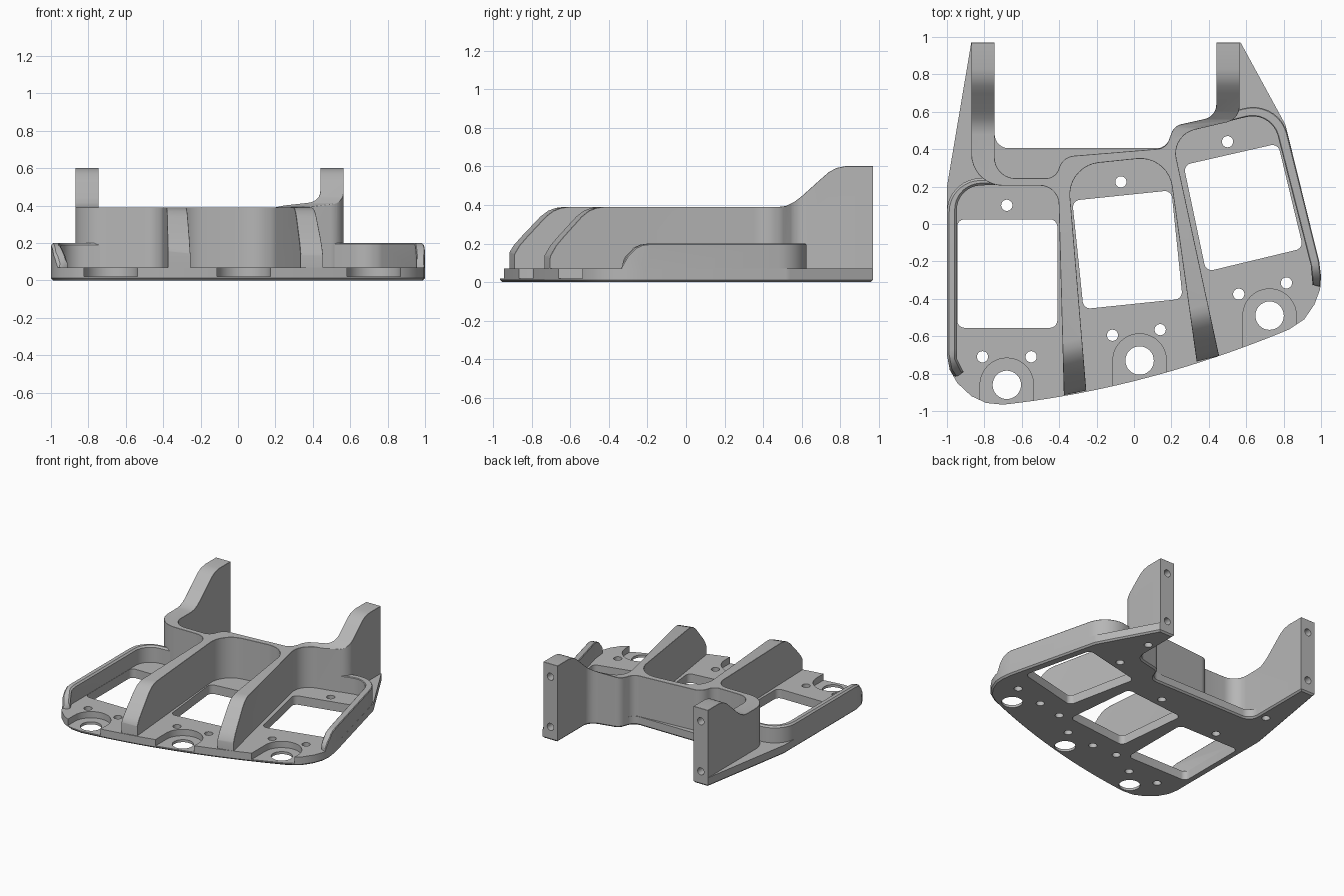
import bpy, bmesh, math
from mathutils import Vector

if "Cube" in bpy.data.objects:
    bpy.data.objects.remove(bpy.data.objects["Cube"])

grey = bpy.data.materials.new("light grey")
grey.diffuse_color = (0.47, 0.47, 0.47, 1)
grey.use_nodes = True
grey.node_tree.nodes["Principled BSDF"].inputs["Base Color"].default_value = grey.diffuse_color


def rounded(points, steps=9):
    """Closed outline from (x, y, corner radius) points."""
    out = []
    n = len(points)
    for i, (x, y, r) in enumerate(points):
        p = Vector((x, y))
        if r == 0:
            out.append(p)
            continue
        a = (Vector(points[i - 1][:2]) - p).normalized()
        b = (Vector(points[(i + 1) % n][:2]) - p).normalized()
        half = a.angle(b) / 2
        centre = p + (a + b).normalized() * (r / math.sin(half))
        s, e = p + a * (r / math.tan(half)) - centre, p + b * (r / math.tan(half)) - centre
        a0 = math.atan2(s.y, s.x)
        turn = (math.atan2(e.y, e.x) - a0 + math.pi) % math.tau - math.pi
        for k in range(steps + 1):
            t = a0 + turn * k / steps
            out.append(centre + Vector((math.cos(t), math.sin(t))) * r)
    return out


def solid(name, ring_a, ring_b):
    """Solid spanned between two matching closed rings."""
    bm = bmesh.new()
    a = [bm.verts.new(v) for v in ring_a]
    b = [bm.verts.new(v) for v in ring_b]
    bm.faces.new(a)
    bm.faces.new(b)
    for i in range(len(a)):
        j = (i + 1) % len(a)
        bm.faces.new((a[i], a[j], b[j], b[i]))
    bmesh.ops.recalc_face_normals(bm, faces=bm.faces)
    me = bpy.data.meshes.new(name)
    bm.to_mesh(me)
    bm.free()
    me.materials.append(grey)
    ob = bpy.data.objects.new(name, me)
    bpy.context.collection.objects.link(ob)
    return ob


def prism(name, outline, z0, z1):
    return solid(name, [(x, y, z0) for x, y in outline], [(x, y, z1) for x, y in outline])


def side_profile(points, x_ref, shear):
    """Side outline swept along x; its front part is skewed with the front edge."""
    def ring(x):
        return [(x, y + (shear * (x - x_ref) if y < 0 else 0), z) for y, z in points]
    return solid("profile_cutter", ring(-1.2), ring(1.2))


def cylinder(x, y, z, r, length, along_y=False):
    c = [(r * math.cos(k * math.tau / 32), r * math.sin(k * math.tau / 32)) for k in range(32)]
    if along_y:
        return solid("hole_cutter", [(x + u, y, z + v) for u, v in c],
                     [(x + u, y + length, z + v) for u, v in c])
    return prism("hole_cutter", [(x + u, y + v) for u, v in c], z, z + length)


def boolean(ob, cutter, operation="DIFFERENCE"):
    cutter.hide_render = True
    m = ob.modifiers.new("cut", "BOOLEAN")
    m.operation, m.object, m.solver = operation, cutter, "EXACT"
    bpy.context.view_layer.objects.active = ob
    bpy.ops.object.modifier_apply(modifier=m.name)
    bpy.data.objects.remove(cutter)


def chamfer(ob, sign, width):
    """Chamfer the rim between upward (sign 1) or downward (-1) faces and the sides."""
    bm = bmesh.new()
    bm.from_mesh(ob.data)
    bmesh.ops.remove_doubles(bm, verts=bm.verts, dist=0.0005)
    bm.normal_update()
    rim = []
    for e in bm.edges:
        if len(e.link_faces) == 2:
            lo, hi = sorted(f.normal.z * sign for f in e.link_faces)
            if abs(lo) < 0.02 and hi > 0.3:
                rim.append(e)
    bmesh.ops.bevel(bm, geom=rim, offset=width, segments=1, affect="EDGES", clamp_overlap=True)
    bm.to_mesh(ob.data)
    bm.free()


def finish(ob):
    bpy.ops.object.select_all(action="DESELECT")
    ob.select_set(True)
    bpy.context.view_layer.objects.active = ob
    bpy.ops.object.shade_smooth_by_angle(angle=math.radians(28))


# Base plate with a bowed front edge
front = [(x, -0.84 + 0.25 * x + 0.1 * x * x, 0) for x in [-0.7 + 1.53 * k / 20 for k in range(21)]]
back_edge = [(0.44, 0.97, 0), (0.44, 0.575, 0.08), (0.215, 0.525, 0.07), (0.17, 0.405, 0.07)]
plate = prism("base_plate", rounded(
    [(-0.87, 0.97, 0), (-1, 0.2, 0.1), (-1, -0.70, 0), (-0.985, -0.78, 0), (-0.945, -0.85, 0),
     (-0.87, -0.92, 0), (-0.79, -0.957, 0)] + front +
    [(0.91, -0.51, 0), (0.965, -0.43, 0), (0.995, -0.35, 0), (1, -0.28, 0), (0.99, -0.2, 0),
     (0.81, 0.53, 0.1), (0.57, 0.97, 0)] + back_edge + [(-0.745, 0.405, 0.075), (-0.745, 0.97, 0)]), 0, 0.07)
chamfer(plate, -1, 0.012)

# Three windows
for corners in ([(-0.945, 0.025), (-0.41, 0.025), (-0.41, -0.555), (-0.945, -0.555)],
                [(-0.33, 0.125), (0.2, 0.18), (0.26, -0.40), (-0.27, -0.455)],
                [(0.265, 0.315), (0.77, 0.43), (0.905, -0.13), (0.385, -0.255)]):
    boolean(plate, prism("window_cutter", rounded([(x, y, 0.04) for x, y in corners]), -0.1, 0.2))

# Front recesses with large holes
for x, y in [(-0.68, -0.86), (0.03, -0.73), (0.725, -0.49)]:
    arc = [(x + 0.143 * math.cos(t), y + 0.143 * math.sin(t))
           for t in [math.pi * k / 24 for k in range(25)]]
    boolean(plate, prism("recess_cutter", arc + [(x - 0.143, y - 0.35), (x + 0.143, y - 0.35)], 0.02, 0.2))
    boolean(plate, cylinder(x, y, -0.1, 0.076, 0.3))

# Small through holes, then screw holes under the walls
for x, y in [(-0.68, 0.1), (-0.07, 0.225), (0.5, 0.44), (-0.81, -0.71), (-0.55, -0.71),
             (-0.115, -0.595), (0.14, -0.565), (0.56, -0.375), (0.815, -0.315),
             (0.345, -0.42), (-0.33, -0.59), (0.505, 0.76), (-0.81, 0.5)]:
    boolean(plate, cylinder(x, y, -0.1, 0.03, 0.3))
finish(plate)

# Tall wall: two rear posts, the back web and two dividers in one outline
wall = prism("tall_wall", rounded(
    [(-0.87, 0.97, 0), (-0.87, 0.205, 0.17), (-0.405, 0.205, 0.1), (-0.375, -0.915, 0),
     (-0.255, -0.89, 0), (-0.355, 0.31, 0.17), (0.18, 0.365, 0.17), (0.335, -0.735, 0),
     (0.455, -0.705, 0), (0.2, 0.475, 0.13), (0.565, 0.56, 0.09), (0.565, 0.97, 0)] + back_edge +
    [(-0.38, 0.36, 0.09), (-0.42, 0.245, 0.07), (-0.745, 0.245, 0.11), (-0.745, 0.97, 0)]), 0.05, 0.7)
boolean(wall, side_profile(
    [(-0.93, 0), (-0.925, 0.08), (-0.91, 0.14), (-0.88, 0.19), (-0.84, 0.235), (-0.74, 0.34),
     (-0.70, 0.37), (-0.66, 0.385), (-0.62, 0.39), (0.48, 0.39), (0.52, 0.395), (0.56, 0.415),
     (0.60, 0.445), (0.70, 0.535), (0.74, 0.57), (0.78, 0.592), (0.83, 0.602), (1.1, 0.602),
     (1.1, 0)], -0.32, 0.27), "INTERSECT")
chamfer(wall, 1, 0.014)
for x in (-0.808, 0.503):
    for z in (0.105, 0.5):
        boolean(wall, cylinder(x, 0.85, z, 0.028, 0.3, along_y=True))
finish(wall)

# Low outer walls
low_outlines = {
    "left_low_wall": [(-1, -0.70, 0), (-1, 0.245, 0.18), (-0.70, 0.245, 0), (-0.70, 0.212, 0),
                      (-0.947, 0.2, 0.13), (-0.947, -0.72, 0), (-0.912, -0.79, 0),
                      (-0.955, -0.825, 0), (-0.985, -0.78, 0)],
    "right_low_wall": [(0.995, -0.335, 0), (1, -0.28, 0), (0.99, -0.2, 0), (0.775, 0.665, 0.19),
                       (0.49, 0.595, 0), (0.49, 0.545, 0), (0.735, 0.605, 0.14),
                       (0.945, -0.22, 0), (0.955, -0.325, 0)]}
for name, outline in low_outlines.items():
    low = prism(name, rounded(outline), 0.05, 0.4)
    boolean(low, side_profile([(-0.83, 0), (-0.815, 0.09), (-0.79, 0.135), (-0.745, 0.18),
                               (-0.71, 0.195), (-0.67, 0.2), (0.9, 0.2), (0.9, 0)],
                              -0.97, 0.247), "INTERSECT")
    chamfer(low, 1, 0.012)
    finish(low)
